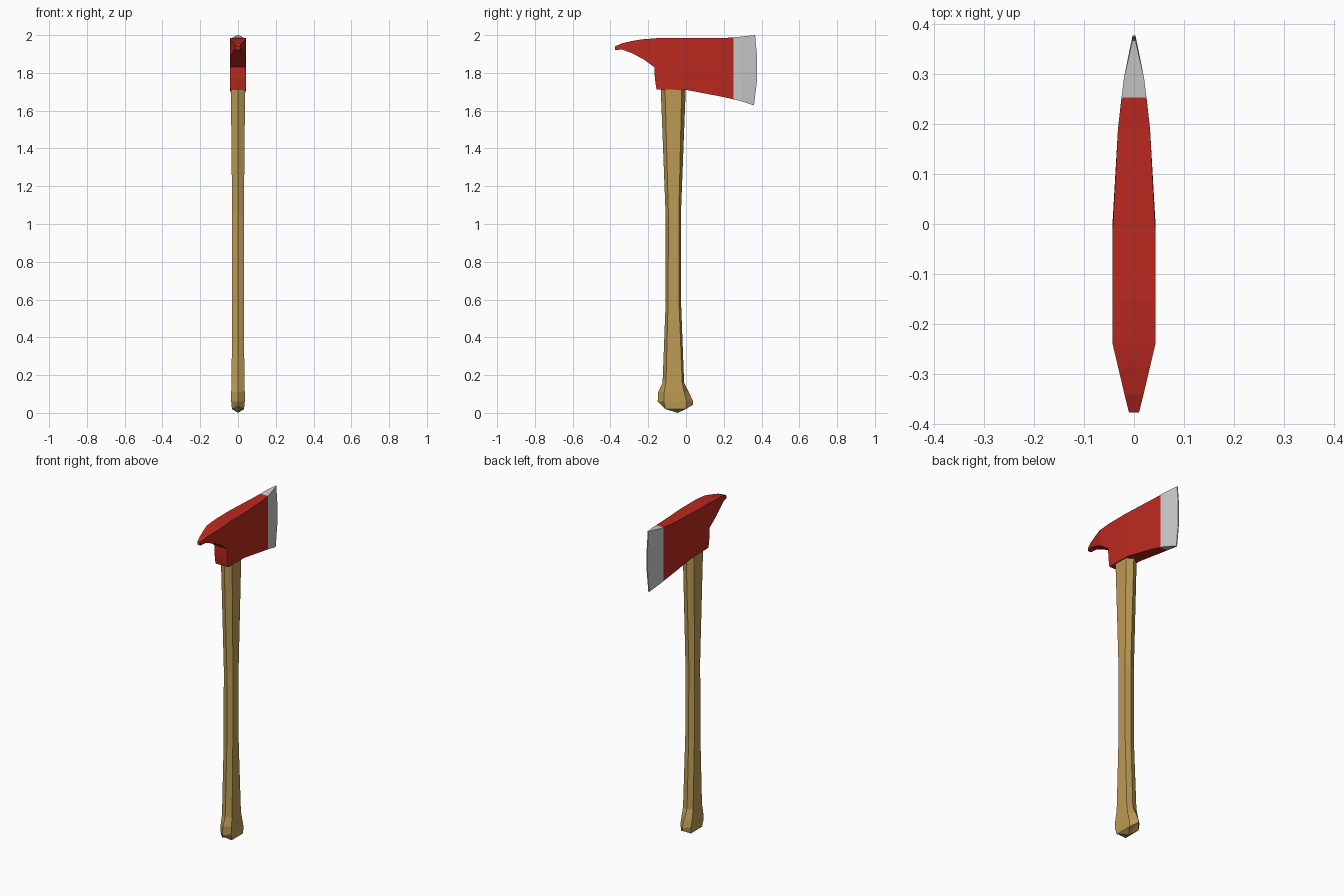
import bpy, bmesh


def material(name, rgb):
    m = bpy.data.materials.new(name)
    m.diffuse_color = (*rgb, 1)
    return m


def loft(name, rings, mat=None, end_point=None):
    """Skin matching rings of points, cap both ends (last one optionally to a point)."""
    bm = bmesh.new()
    loops = [[bm.verts.new(p) for p in ring] for ring in rings]
    n = len(loops[0])
    for a, b in zip(loops, loops[1:]):
        for i in range(n):
            j = (i + 1) % n
            bm.faces.new((a[i], a[j], b[j], b[i]))
    bm.faces.new(loops[0])
    if end_point:
        tip = bm.verts.new(end_point)
        for i in range(n):
            bm.faces.new((loops[-1][i], loops[-1][(i + 1) % n], tip))
    else:
        bm.faces.new(loops[-1])
    bmesh.ops.recalc_face_normals(bm, faces=bm.faces)
    mesh = bpy.data.meshes.new(name)
    bm.to_mesh(mesh)
    bm.free()
    ob = bpy.data.objects.new(name, mesh)
    bpy.context.collection.objects.link(ob)
    if mat:
        mesh.materials.append(mat)
    return ob


def slab(column, w):
    """Ring around a vertical column of (y, z) points with half width w."""
    return [(w, y, z) for y, z in column] + [(-w, y, z) for y, z in reversed(column)]


red = material("red_paint", (0.50, 0.022, 0.014))
wood = material("wood", (0.50, 0.33, 0.09))

# Painted head from pick to cheek: top y, top z, bottom y, bottom z, half width
head = [
    (-0.376, 1.940, -0.376, 1.920, 0.010),
    (-0.340, 1.956, -0.340, 1.924, 0.019),
    (-0.285, 1.969, -0.285, 1.904, 0.032),
    (-0.238, 1.977, -0.225, 1.872, 0.043),
    (-0.150, 1.984, -0.167, 1.830, 0.043),
    (-0.145, 1.984, -0.165, 1.770, 0.043),
    (-0.140, 1.984, -0.156, 1.712, 0.043),
    (-0.020, 1.984, 0.000, 1.710, 0.043),
    (0.190, 1.984, 0.190, 1.674, 0.032),
    (0.252, 1.988, 0.252, 1.660, 0.025),
]
loft("axe_head", [slab([(a, b), (c, d)], w) for a, b, c, d, w in head], red)

# Bare steel blade with a curved cutting edge
blade = [
    ([(0.252, 1.988), (0.252, 1.89), (0.252, 1.76), (0.252, 1.660)], 0.025),
    ([(0.292, 1.992), (0.292, 1.89), (0.292, 1.76), (0.292, 1.650)], 0.020),
    ([(0.366, 2.000), (0.376, 1.89), (0.376, 1.76), (0.360, 1.628)], 0.003),
]
loft("blade", [slab(c, w) for c, w in blade])

# Six-sided handle: z, back ridge y, side y start, side y end, front ridge y, half width
handle = [
    (1.75, -0.135, -0.112, -0.022, 0.000, 0.038),
    (1.05, -0.108, -0.093, -0.038, -0.027, 0.031),
    (0.58, -0.108, -0.095, -0.037, -0.026, 0.031),
    (0.16, -0.124, -0.106, -0.020, -0.010, 0.034),
    (0.11, -0.147, -0.115, -0.010, 0.015, 0.036),
    (0.06, -0.150, -0.118, 0.003, 0.038, 0.036),
    (0.035, -0.124, -0.108, 0.000, 0.036, 0.032),
]
rings = []
for z, y0, y1, y2, y3, w in handle:
    rings.append([(0, y0, z), (w, y1, z), (w, y2, z), (0, y3, z), (-w, y2, z), (-w, y1, z)])
# last ring drops towards the middle of the knob
rings[-1] = [(x, y, 0.02 if x else z + (0.008 if y > 0 else 0)) for x, y, z in rings[-1]]
loft("handle", rings, wood, end_point=(0, -0.045, 0.0))
